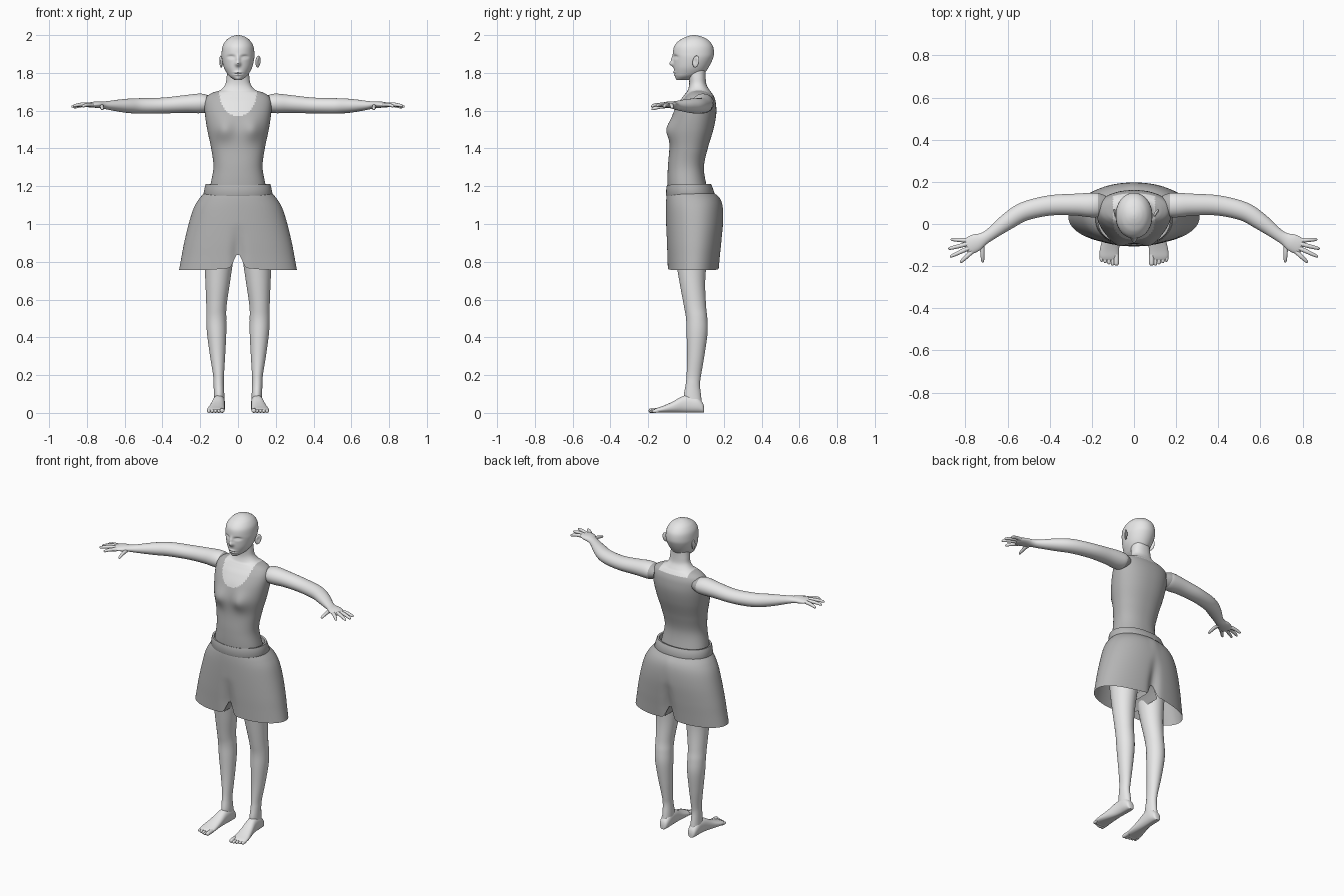
import bpy, bmesh, math
from mathutils import Vector, Matrix

if "Cube" in bpy.data.objects:
    bpy.data.objects.remove(bpy.data.objects["Cube"])


def material(name, v):
    m = bpy.data.materials.new(name)
    m.diffuse_color = (v, v, v, 1)
    m.use_nodes = True
    m.node_tree.nodes["Principled BSDF"].inputs["Base Color"].default_value = m.diffuse_color
    return m


SKIN = material("skin", 0.8)
CLOTH = material("cloth", 0.46)


def spline(rows, n):
    """Smooth interpolation through rows of numbers."""
    out = []
    for i in range(len(rows) - 1):
        a, b, c, d = (rows[max(0, min(len(rows) - 1, i + k))] for k in (-1, 0, 1, 2))
        for s in range(n):
            t = s / n
            out.append([q + 0.5 * t * (r - p + t * (2*p - 5*q + 4*r - w + t * (3*(q - r) + w - p)))
                        for p, q, r, w in zip(a, b, c, d)])
    return out + [list(rows[-1])]


def oval(seg, e=2.0):
    """Unit superellipse points."""
    pts = []
    for i in range(seg):
        a = 2 * math.pi * (i + 0.5) / seg
        c, s = math.cos(a), math.sin(a)
        pts.append((math.copysign(abs(c) ** (2 / e), c), math.copysign(abs(s) ** (2 / e), s)))
    return pts


def finish(bm, name, mats, rule=None):
    bmesh.ops.recalc_face_normals(bm, faces=bm.faces)
    me = bpy.data.meshes.new(name)
    for f in bm.faces:
        f.smooth = True
        if rule:
            f.material_index = rule(f.calc_center_median())
    bm.to_mesh(me)
    bm.free()
    for m in mats:
        me.materials.append(m)
    ob = bpy.data.objects.new(name, me)
    bpy.context.collection.objects.link(ob)
    bpy.context.view_layer.objects.active = ob
    bpy.ops.object.select_all(action='DESELECT')
    ob.select_set(True)
    bpy.ops.object.shade_smooth_by_angle(angle=math.radians(50))
    return ob


def loft(name, rings, mats, rule=None, caps=True, closed=True):
    bm = bmesh.new()
    vs = [[bm.verts.new(p) for p in r] for r in rings]
    n = len(vs[0])
    for a, b in zip(vs, vs[1:]):
        for i in range(n if closed else n - 1):
            j = (i + 1) % n
            bm.faces.new((a[i], a[j], b[j], b[i]))
    if caps:
        bm.faces.new(vs[0])
        bm.faces.new(vs[-1])
    return finish(bm, name, mats, rule)


def level_rings(rows, seg, e=2.0, n=6, warp=None):
    """Horizontal rings from rows of z, centre x, half width, front y, back y."""
    rings = []
    for z, cx, hw, yf, yb in spline(rows, n):
        r = [Vector((cx + u * hw, (yf + yb) / 2 + v * (yb - yf) / 2, z)) for u, v in oval(seg, e)]
        rings.append([warp(p) for p in r] if warp else r)
    return rings


def path_rings(rows, seg, n=5):
    """Rings along a path from rows of x, y, z, sideways radius, vertical radius."""
    rows = spline(rows, n)
    rings = []
    for i, r in enumerate(rows):
        t = Vector(rows[min(i + 1, len(rows) - 1)][:3]) - Vector(rows[max(i - 1, 0)][:3])
        side = t.cross(Vector((0, 0, 1))).normalized()
        up = side.cross(t).normalized()
        rings.append([Vector(r[:3]) + side * u * r[3] + up * v * r[4] for u, v in oval(seg)])
    return rings


def bump(p, x, z, sx, sz, amount):
    return amount * math.exp(-((p.x - x) / sx) ** 2 - ((p.z - z) / sz) ** 2)


# Torso and neck, with the sleeveless top as a coloured region
def bust(p):
    if p.y < 0.03:
        p.y += sum(bump(p, s * 0.075, 1.5, 0.05, 0.055, -0.026) for s in (-1, 1))
    return p


def top_rule(c):
    x = abs(c.x)
    scoop = c.y < 0.06 and (x / 0.095) ** 2 + ((c.z - 1.68) / 0.11) ** 2 < 1
    return 0 if scoop or c.z > 1.705 or (x < 0.1 and c.z > 1.68) else 1


torso = [(1.0, 0, .16, -.08, .15), (1.1, 0, .16, -.085, .14), (1.2, 0, .147, -.097, .11),
         (1.3, 0, .13, -.096, .095), (1.4, 0, .142, -.088, .115), (1.5, 0, .163, -.086, .145),
         (1.58, 0, .175, -.07, .16), (1.64, 0, .178, -.04, .158), (1.675, 0, .165, -.015, .148),
         (1.695, 0, .135, .0, .135), (1.71, 0, .092, .01, .124), (1.74, 0, .067, .017, .108),
         (1.78, 0, .06, .014, .104), (1.83, 0, .055, .0, .105)]
loft("torso", level_rings(torso, 128, 2.25, 9, bust), [SKIN, CLOTH], top_rule)


# Head with sculpted face
def face(p):
    if p.y < 0.02:
        k = [(0, 1.848, .013, .013, -.022), (0, 1.872, .010, .018, -.012), (0, 1.803, .02, .006, -.007),
             (0, 1.79, .018, .005, -.006), (0, 1.77, .02, .01, -.004), (0, 1.797, .02, .002, .004)]
        k += [(s * .036, 1.885, .018, .009, .011) for s in (-1, 1)]
        k += [(s * .036, 1.883, .011, .005, -.005) for s in (-1, 1)]
        p.y += sum(bump(p, *q) for q in k)
    return p


head = [(1.762, 0, .018, -.046, .02), (1.78, 0, .044, -.056, .06), (1.80, 0, .06, -.061, .098),
        (1.83, 0, .075, -.065, .12), (1.87, 0, .085, -.067, .14), (1.9, 0, .087, -.069, .148),
        (1.94, 0, .082, -.063, .143), (1.97, 0, .065, -.038, .122), (1.988, 0, .043, -.006, .094),
        (1.997, 0, .021, .02, .066), (2.0, 0, .004, .038, .048)]
loft("head", level_rings(head, 96, 2.05, 8, face), [SKIN])

# Ears: flattened bowl with a raised rim; one stands out further
for s, x, tilt in ((1, .106, .6), (-1, .09, .25)):
    bm = bmesh.new()
    bmesh.ops.create_uvsphere(bm, u_segments=20, v_segments=12, radius=1)
    for v in bm.verts:
        r = math.hypot(v.co.y, v.co.z)
        dent = .5 * math.exp(-(r / .5) ** 2) if v.co.x * s > 0 else 0
        v.co = Vector((v.co.x * .009 - s * dent * .014, v.co.y * .02, v.co.z * (.032 + .002 * v.co.y)))
    bm.transform(Matrix.Translation((x * s, .052, 1.86)) @ Matrix.Rotation(-tilt * s, 4, 'Z')
                 @ Matrix.Rotation(-.25, 4, 'X'))
    finish(bm, "ear", [SKIN])

# Limbs, mirrored left and right
arm = [(.135, .09, 1.638, .045, .032), (.17, .09, 1.638, .057, .048), (.21, .09, 1.638, .058, .052),
       (.28, .092, 1.635, .052, .047), (.4, .088, 1.627, .048, .042), (.52, .06, 1.625, .045, .041),
       (.6, .012, 1.626, .04, .036), (.68, -.048, 1.628, .029, .024), (.715, -.07, 1.63, .03, .019),
       (.75, -.088, 1.632, .041, .017), (.785, -.106, 1.63, .04, .013), (.8, -.113, 1.628, .028, .007)]
fingers = [((.795, -.078, 1.63), (.87, -.073, 1.615)), ((.788, -.094, 1.632), (.882, -.118, 1.62)),
           ((.782, -.113, 1.632), (.874, -.156, 1.624)), ((.77, -.132, 1.63), (.825, -.183, 1.622)),
           ((.722, -.09, 1.624), (.718, -.183, 1.606))]
leg = [(.04, .1, .028, -.005, .085), (.09, .1, .028, -.012, .08), (.15, .102, .027, -.002, .074),
       (.2, .103, .029, .003, .08), (.3, .108, .04, .006, .097), (.42, .113, .051, .003, .114),
       (.5, .115, .053, 0, .113), (.57, .114, .054, -.012, .106), (.7, .107, .066, -.036, .102),
       (.85, .1, .08, -.06, .115), (1.0, .095, .085, -.07, .13)]
# foot rows: y, centre x, half width, height
foot = [(.096, .1, .012, .03), (.088, .1, .024, .055), (.06, .1, .031, .085), (.02, .101, .032, .095),
        (-.02, .104, .034, .088), (-.07, .11, .04, .06), (-.12, .116, .046, .038),
        (-.155, .118, .045, .026), (-.172, .118, .036, .018)]
for s in (-1, 1):
    loft("arm", path_rings([(s * r[0], *r[1:]) for r in arm], 32), [SKIN, CLOTH],
         lambda c: 1 if abs(c.x) < .172 else 0)
    for a, b in fingers:
        a, b = Vector((s * a[0], *a[1:])), Vector((s * b[0], *b[1:]))
        rows = []
        for t, r in ((0, .011), (.3, .0105), (.6, .0095), (.9, .0075), (.98, .004), (1, .001)):
            p = a.lerp(b, t)
            rows.append((p.x, p.y, p.z + .005 * math.sin(math.pi * t), r, r))
        loft("finger", path_rings(rows, 12, 2), [SKIN])
    loft("leg", level_rings([(r[0], s * r[1], *r[2:]) for r in leg], 40), [SKIN])
    rings = [[(s * cx + u * hw, y, max(.002, h / 2 + v * h / 2)) for u, v in oval(32, 2.3)]
             for y, cx, hw, h in spline(foot, 4)]
    loft("foot", rings, [SKIN])
    for i in range(5):
        x, tip, r = .084 + i * .0175, -.198 + .006 * max(0, i - 1), .0125 if i == 0 else .009
        loft("toe", path_rings([(s * x, -.145, r + .002, r, r), (s * x, tip + .012, r, r, r),
                                (s * x, tip + .003, r, r * .7, r * .7), (s * x, tip, r, .001, .001)],
                               12, 3), [SKIN])


# Shorts: flared shell with a notch between the legs
def notch(p):
    low = .757 + .085 * max(0, 1 - abs(p.x) / .04) + .012 * math.exp(-(p.x / .1) ** 2)
    p.z = 1.165 - (1.165 - p.z) * (1.165 - low) / .41
    fold = .018 * math.exp(-(p.x / .035) ** 2) * max(0, min(1, (1.0 - p.z) / .16))
    p.y += fold if p.y < .04 else -fold
    return p


shorts = [(1.165, 0, .178, -.1, .148), (1.13, 0, .208, -.104, .178), (1.08, 0, .236, -.106, .193),
          (1.0, 0, .261, -.106, .197), (.9, 0, .285, -.104, .19), (.82, 0, .3, -.101, .182),
          (.755, 0, .312, -.099, .176)]
loft("shorts", level_rings(shorts, 160, 2.15, 6, notch), [CLOTH], caps=False)

# Inner legs of the shorts
inner = [(-.042, .765), (-.03, .795), (-.015, .83), (0, .85), (.015, .83), (.03, .795), (.042, .765)]
loft("shorts_inner_legs", [[(x, y, z) for x, z in inner] for y in (-.085, 0, .08, .16)], [CLOTH],
     caps=False, closed=False)

# Waistband with a rolled lip
band = [(1.155, .181, -.104, .15), (1.16, .183, -.106, .152), (1.2, .175, -.104, .138),
        (1.212, .171, -.101, .132), (1.21, .16, -.092, .122), (1.18, .155, -.088, .12)]
loft("waistband", [[(u * hw, (yf + yb) / 2 + v * (yb - yf) / 2, z - .006 * (v < 0) * v * v)
                    for u, v in oval(96, 2.15)] for z, hw, yf, yb in band], [CLOTH], caps=False)
